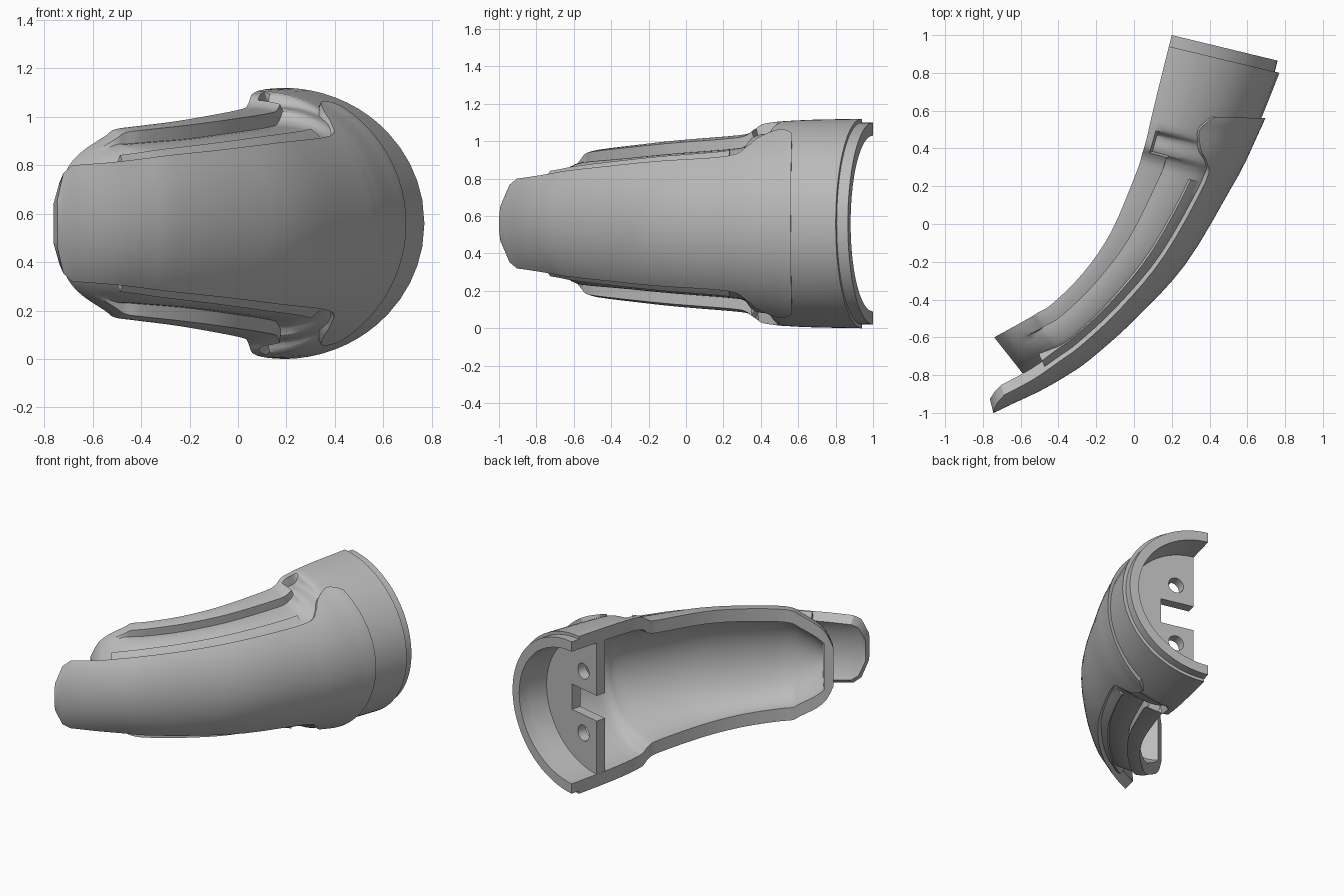
import bpy, bmesh, math
from mathutils import Vector, Matrix

cube = bpy.data.objects.get("Cube")
if cube:
    bpy.data.objects.remove(cube, do_unlink=True)

MID = 0.56    # height of the symmetry plane
WALL = 0.09

grey = bpy.data.materials.new("light_grey")
grey.use_nodes = True
colour = (0.5, 0.5, 0.5, 1)
grey.diffuse_color = colour
grey.node_tree.nodes["Principled BSDF"].inputs["Base Color"].default_value = colour


def finish(name, bm):
    bmesh.ops.recalc_face_normals(bm, faces=bm.faces)
    mesh = bpy.data.meshes.new(name)
    bm.to_mesh(mesh)
    bm.free()
    mesh.materials.append(grey)
    obj = bpy.data.objects.new(name, mesh)
    bpy.context.collection.objects.link(obj)
    return obj


def loft(name, rings):
    """Solid skin through closed rings of equal length."""
    bm = bmesh.new()
    rows = [[bm.verts.new(p) for p in ring] for ring in rings]
    n = len(rows[0])
    for a, b in zip(rows, rows[1:]):
        for i in range(n):
            j = (i + 1) % n
            bm.faces.new((a[i], a[j], b[j], b[i]))
    bm.faces.new(rows[0])
    bm.faces.new(rows[-1])
    return finish(name, bm)


def resample(rows, steps=4):
    """Catmull-Rom interpolation of station rows."""
    out = []
    for i in range(len(rows) - 1):
        p0, p1, p2, p3 = (Vector(rows[min(max(k, 0), len(rows) - 1)])
                          for k in (i - 1, i, i + 1, i + 2))
        for s in range(steps):
            t = s / steps
            out.append(p1 + 0.5 * ((p2 - p0) * t + (2 * p0 - 5 * p1 + 4 * p2 - p3) * t * t
                                   + (3 * p1 - p0 - 3 * p2 + p3) * t ** 3))
    out.append(Vector(rows[-1]))
    return out


def point(st, deg, inset=0.0):
    """Point on the half ellipse of a station: edge xy, crown xy, half height."""
    ex, ey, ox, oy, h = st[:5]
    d = Vector((ox - ex, oy - ey))
    d *= max(d.length - inset, 0.03) / d.length
    s, c = math.sin(math.radians(deg)), math.cos(math.radians(deg))
    return Vector((ex + d.x * s, ey + d.y * s, MID + (h - inset) * c))


def half_ring(st, inset=0.0, overhang=0.0):
    ring = [point(st, a, inset) for a in range(0, 181, 5)]
    if overhang:
        back = Vector((st[0] - st[2], st[1] - st[3], 0)).normalized() * overhang
        ring += [ring[-1] + back, ring[0] + back]
    return ring


def cut(target, cutter, keep=False):
    mod = target.modifiers.new("cut", "BOOLEAN")
    mod.operation, mod.solver, mod.object = "DIFFERENCE", "EXACT", cutter
    bpy.context.view_layer.objects.active = target
    bpy.ops.object.modifier_apply(modifier=mod.name)
    if not keep:
        bpy.data.objects.remove(cutter, do_unlink=True)


# Shell stations: open edge x y, crown x y, half height, groove depth
shell_rows = [
    (.185, .94, .77, .80, .56, 0), (.12, .68, .67, .55, .555, 0),
    (.082, .52, .60, .40, .547, 0), (.074, .48, .58, .355, .543, .055),
    (.055, .41, .55, .28, .53, .055), (.04, .36, .52, .225, .49, .055),
    (.015, .28, .48, .15, .472, .055), (-.12, -.04, .24, -.19, .445, .055),
    (-.27, -.26, -.03, -.48, .42, .055), (-.43, -.42, -.24, -.67, .40, .05),
    (-.51, -.47, -.33, -.725, .388, .045), (-.55, -.495, -.38, -.745, .36, .02),
    (-.64, -.545, -.47, -.77, .30, 0), (-.70, -.578, -.54, -.785, .235, 0),
    (-.74, -.60, -.59, -.79, .14, 0)]
stations = resample(shell_rows)

# Angles round the section, with tight pairs at the groove wall
quarter = [0, 4, 6, 11, 15, 17, 22, 27, 32, 37, 42, 48, 56, 64, 72, 80]
angles = quarter + [90] + [180 - a for a in reversed(quarter)]


def groove(st, deg):
    """Deep at the wall near the open edge, rising to nothing at the plate."""
    start = 5 if st[4] > .52 else 16
    a = min(deg, 180 - deg)
    return max(st[5], 0) * (42 - a) / (41 - start) if start < a < 42 else 0


shell = loft("curved_shell", [[point(s, a, groove(s, a)) for a in angles] for s in stations])

# Stepped lip at the wide end
lip_rows = [(.2, 1.0, .76, .865, .54), (.18, .92, .74, .785, .54)]
lip = loft("end_lip", [half_ring(s) for s in lip_rows])

# Hollow interior, open to the back and to the wide end
mouth = [(.215, 1.06, .80, .92, .56)]
hollow = loft("hollow_cutter", [half_ring(s, WALL, 0.2) for s in mouth + stations[:-5]])
cut(shell, hollow, keep=True)
cut(lip, hollow)

# Bulkhead with notch and two holes, in the frame of the wide end
frame = Matrix(((.972, .237, 0, .2), (-.237, .972, 0, 1.0), (0, 0, 1, MID), (0, 0, 0, 1)))


def bulk_ring(y):
    arc = [math.radians(a) for a in range(0, 181, 6)]
    return [frame @ Vector((.50 * math.sin(a), y, .49 * math.cos(a))) for a in arc]


bulkhead = loft("bulkhead", [bulk_ring(-.215), bulk_ring(-.285)])
bm = bmesh.new()
bmesh.ops.create_cube(bm, size=1, matrix=frame @ Matrix.Translation((.04, -.25, 0))
                      @ Matrix.Diagonal((.4, .4, .18, 1)))
cut(bulkhead, finish("notch_cutter", bm))
for side in (-1, 1):
    bm = bmesh.new()
    bmesh.ops.create_cone(bm, cap_ends=True, segments=24, radius1=.055, radius2=.055, depth=.4,
                          matrix=frame @ Matrix.Translation((.13, -.25, side * .22))
                          @ Matrix.Rotation(math.pi / 2, 4, "X"))
    cut(bulkhead, finish("hole_cutter", bm))

# Outer plate stations: open edge x y, crown x y, half height, edge angle
plate_rows = [
    (.12, .575, .695, .56, .575, 33), (.112, .55, .68, .525, .572, 29),
    (.09, .51, .65, .46, .563, 27), (.06, .42, .605, .36, .55, 33),
    (.045, .37, .575, .30, .538, 40), (.015, .28, .52, .20, .52, 46),
    (-.12, -.04, .275, -.21, .48, 46), (-.27, -.26, 0, -.51, .455, 48),
    (-.43, -.42, -.23, -.715, .43, 49), (-.52, -.48, -.36, -.805, .415, 50),
    (-.64, -.60, -.50, -.885, .40, 51), (-.76, -.69, -.665, -.962, .39, 52)]
tip = [Vector((-.785, -.715, -.71, -.985, .39, 58)), Vector((-.81, -.735, -.745, -1.0, .39, 76))]
plate_stations = resample(plate_rows)


def band_ring(st, lo, outer, inner):
    arc = [lo + (180 - 2 * lo) * i / 24 for i in range(25)]
    return [point(st, a, outer) for a in arc] + [point(st, a, inner) for a in reversed(arc)]


plate = loft("outer_plate", [band_ring(s, s[5], 0, .07) for s in plate_stations + tip])

# Wider layer beneath the plate, ending short of its tip
under_rows = plate_stations[20:39]
under = loft("under_layer", [band_ring(s, s[5] - 9, .03, .1) for s in under_rows])

# Smooth curved faces, keep hard edges
bpy.ops.object.select_all(action="DESELECT")
for obj in (shell, lip, bulkhead, plate, under):
    obj.select_set(True)
bpy.context.view_layer.objects.active = shell
bpy.ops.object.shade_smooth_by_angle(angle=math.radians(30))
